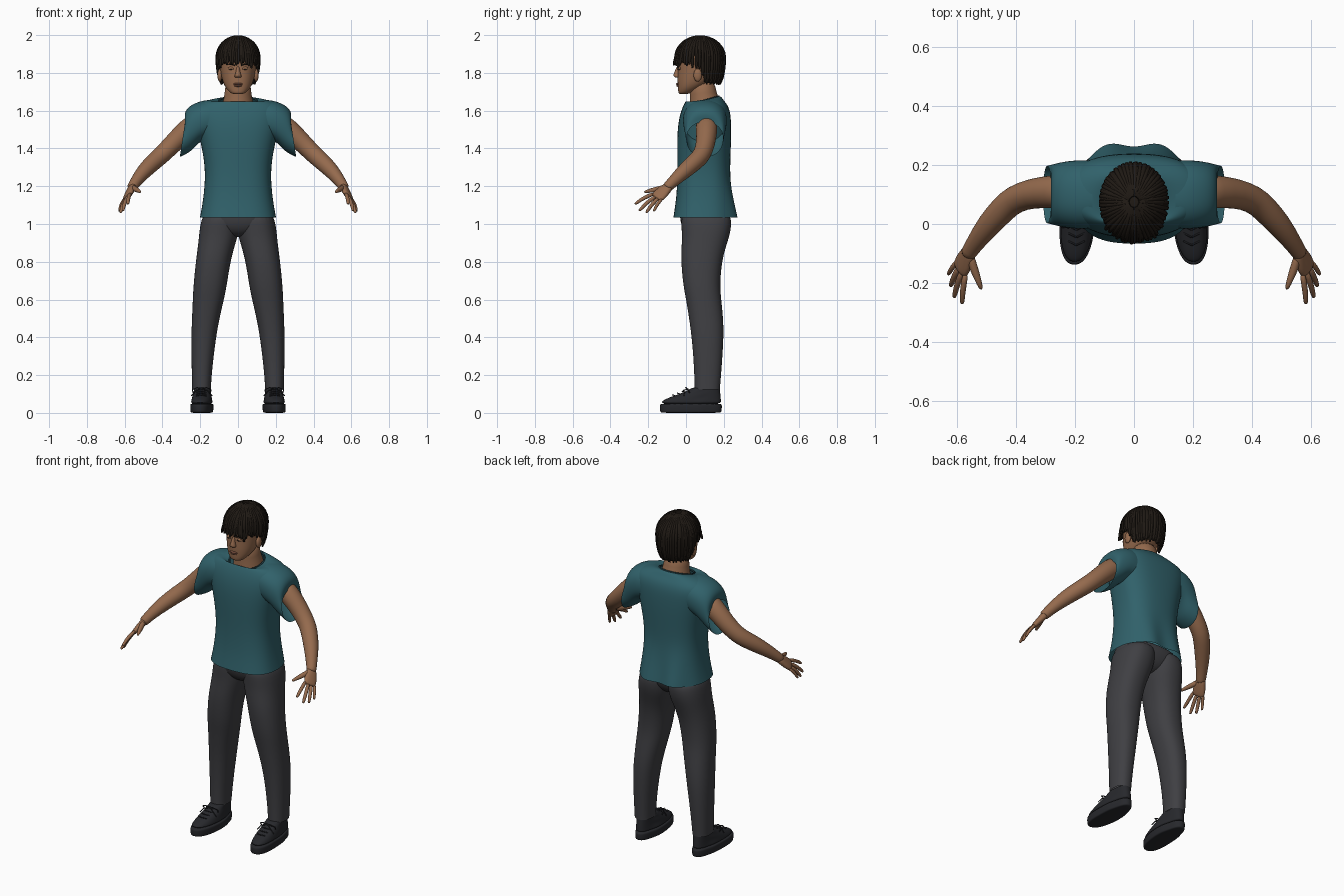
import bpy, bmesh, math, random
from mathutils import Vector as V, Matrix

if "Cube" in bpy.data.objects:
    bpy.data.objects.remove(bpy.data.objects["Cube"])
random.seed(4)


def material(name, r, g, b):
    m = bpy.data.materials.new(name)
    m.diffuse_color = (r, g, b, 1)
    m.use_nodes = True
    m.node_tree.nodes["Principled BSDF"].inputs["Base Color"].default_value = m.diffuse_color
    return m


SKIN = material("skin", .30, .145, .075)
LIP = material("lip", .23, .095, .06)
SHIRT = material("teal_cloth", .03, .12, .145)
TRIM = material("dark_teal", .015, .05, .06)
DENIM = material("charcoal", .05, .05, .056)
SHOE = material("black_leather", .02, .021, .025)
HAIR = material("dark_hair", .014, .010, .007)


def ring(c, u, v, n=2, k=24):
    """Superellipse of points around c spanned by u and v."""
    c, u, v = V(c), V(u), V(v)
    pts = []
    for i in range(k):
        a = 2 * math.pi * i / k
        s, t = math.cos(a), math.sin(a)
        pts.append(c + u * math.copysign(abs(s) ** (2 / n), s) + v * math.copysign(abs(t) ** (2 / n), t))
    return pts


def level(z, x0, x1, y0, y1, n=2):
    return ring(((x0 + x1) / 2, (y0 + y1) / 2, z), ((x1 - x0) / 2, 0, 0), (0, (y1 - y0) / 2, 0), n)


def finish(name, bm, mat, mirror=False, sub=0):
    bmesh.ops.recalc_face_normals(bm, faces=bm.faces)
    for f in bm.faces:
        f.smooth = True
    me = bpy.data.meshes.new(name)
    bm.to_mesh(me)
    bm.free()
    me.materials.append(mat)
    ob = bpy.data.objects.new(name, me)
    bpy.context.collection.objects.link(ob)
    if mirror:
        ob.modifiers.new("mirror", 'MIRROR').use_mirror_merge = False
    if sub:
        s = ob.modifiers.new("smooth", 'SUBSURF')
        s.levels = s.render_levels = sub
    return ob


def loft(name, rings, mat, mirror=False, caps=(True, True), sub=2):
    bm = bmesh.new()
    vs = [[bm.verts.new(p) for p in r] for r in rings]
    k = len(rings[0])
    for a, b in zip(vs, vs[1:]):
        for i in range(k):
            bm.faces.new((a[i], a[(i + 1) % k], b[(i + 1) % k], b[i]))
    if caps[0]:
        bm.faces.new(vs[0])
    if caps[1]:
        bm.faces.new(vs[-1])
    return finish(name, bm, mat, mirror, sub)


def tube(name, pts, radii, mat, mirror=False, k=14, sub=1):
    pts = [V(p) for p in pts]
    rings = []
    for i, p in enumerate(pts):
        t = (pts[min(i + 1, len(pts) - 1)] - pts[max(i - 1, 0)]).normalized()
        u = t.cross(V((.3, 1, .2))).normalized()
        rings.append(ring(p, u * radii[i], t.cross(u) * radii[i], 2, k))
    return loft(name, rings, mat, mirror, sub=sub)


def ball(name, c, size, mat, mirror=False):
    bm = bmesh.new()
    bmesh.ops.create_uvsphere(bm, u_segments=20, v_segments=12, radius=1,
                              matrix=Matrix.Translation(c) @ Matrix.Diagonal((*size, 1)))
    return finish(name, bm, mat, mirror)


def strands(name, lines, radius, mat, mirror=False, cyclic=False, taper=1):
    cu = bpy.data.curves.new(name, 'CURVE')
    cu.dimensions = '3D'
    cu.bevel_depth, cu.bevel_resolution, cu.use_fill_caps = radius, 1, True
    for line in lines:
        sp = cu.splines.new('POLY')
        sp.points.add(len(line) - 1)
        sp.use_cyclic_u = cyclic
        for i, p in enumerate(line):
            sp.points[i].co = (*p, 1)
            sp.points[i].radius = taper if i == len(line) - 1 else 1
    cu.materials.append(mat)
    ob = bpy.data.objects.new(name, cu)
    bpy.context.collection.objects.link(ob)
    if mirror:
        ob.modifiers.new("mirror", 'MIRROR').use_mirror_merge = False


# head and neck
head = [(1.687, .028, -.035, .005), (1.697, .045, -.042, .04), (1.725, .07, -.043, .09), (1.765, .085, -.046, .15),
        (1.81, .094, -.044, .185), (1.86, .1, -.044, .193), (1.91, .1, -.038, .19), (1.95, .082, -.015, .165),
        (1.975, .045, .03, .12)]
loft("head", [level(z, -w, w, a, b, 2.2) for z, w, a, b in head], SKIN)
tube("neck", [(0, .105, 1.58), (0, .1, 1.64), (0, .09, 1.69), (0, .085, 1.76)], [.1, .082, .07, .07], SKIN, k=20)

# face
nose = [(1.835, .008, -.05), (1.81, .010, -.058), (1.79, .016, -.068), (1.781, .02, -.066), (1.774, .014, -.054)]
loft("nose", [level(z, -w, w, y, -.03) for z, w, y in nose], SKIN, sub=1)
ball("upper_lip", (0, -.043, 1.741), (.025, .009, .006), LIP)
ball("lower_lip", (0, -.042, 1.732), (.021, .009, .006), LIP)
ball("eyelids", (.036, -.033, 1.824), (.017, .01, .009), SKIN, True)
strands("lash_lines", [[(.022, -.042, 1.82), (.036, -.044, 1.818), (.05, -.036, 1.82)]], .0018, HAIR, True)
strands("eyebrows", [[(.016, -.044, 1.84), (.036, -.042, 1.846), (.058, -.03, 1.842)]], .004, HAIR, True, taper=.4)
ball("ears", (.096, .062, 1.788), (.013, .022, .034), SKIN, True)


# hair: a cap under strands that fall from the crown
def scalp(a, z_drop, scale=1.0):
    """Point at azimuth a; z_drop is the angle travelled away from the crown."""
    s = math.sin(z_drop) if z_drop < math.pi / 2 else 1
    drop = max(0, z_drop - math.pi / 2) * .112
    z = 1.88 + (.112 * math.cos(z_drop) if drop == 0 else -drop) * scale
    s *= 1 + drop * 2.2 if math.sin(a) < -.6 else 1 - 9 * drop * drop
    return V((.112 * scale * s * math.cos(a), .075 + .13 * scale * s * math.sin(a), z))


def end_angle(a, fringe):
    w = min(1, max(0, (math.sin(a) + .2) / .5))
    z = fringe + (1.745 - fringe) * w * w * (3 - 2 * w)
    return math.pi / 2 + (1.88 - z) / .112


K = 48
loft("hair_cap", [[scalp(2 * math.pi * i / K, .03 + (end_angle(2 * math.pi * i / K, 1.895) - .03) * j / 14, .985)
                   for i in range(K)] for j in range(15)], HAIR, caps=(True, False), sub=0)
locks = []
for layer in range(2):
    for i in range(46):
        a = 2 * math.pi * (i + .5 * layer + random.uniform(-.2, .2)) / 46
        end = end_angle(a, 1.835 + .025 * layer) + random.uniform(-.14, .1)
        twist = random.uniform(-.06, .06)
        locks.append([scalp(a + twist * (j / 11) ** 2, .14 + .25 * layer + (end - .14 - .25 * layer) * j / 11,
                            1 - .015 * layer) for j in range(12)])
strands("hair_locks", locks, .0085, HAIR, taper=.5)

# shirt body
body = [(1.035, .203, -.068, .25), (1.06, .198, -.064, .248), (1.14, .184, -.052, .24), (1.25, .174, -.046, .234),
        (1.35, .182, -.047, .236), (1.45, .203, -.048, .24), (1.53, .226, -.043, .24), (1.59, .24, -.03, .236),
        (1.63, .225, -.014, .222), (1.654, .18, .0, .2)]
rings = [level(z, -w, w, a, b, 2.6) for z, w, a, b in body]
rings += [ring((0, .09, 1.658), (.125, 0, 0), (0, .095, .02), 2.2), ring((0, .085, 1.65), (.1, 0, 0), (0, .088, .025))]
for r in rings[:4]:
    for p in r:      # cloth resting on the seat
        if p.y > .12:
            p.y += .036 * math.exp(-((abs(p.x) - .085) / .055) ** 2) * max(0, (1.25 - p.z) / .21)
loft("shirt_body", rings, SHIRT, caps=(False, False))
strands("collar", [ring((0, .085, 1.651), (.1, 0, 0), (0, .088, .025), 2, 40)], .005, TRIM, cyclic=True)

# sleeves
loft("sleeves", [ring((.14, .1, 1.555), (0, .115, 0), (0, 0, .103), 2.3),
                 ring((.19, .1, 1.55), (0, .118, 0), (0, 0, .105), 2.3),
                 ring((.238, .1, 1.522), (0, .112, 0), (.018, 0, .107), 2.3),
                 ring((.268, .1, 1.487), (0, .105, 0), (.018, 0, .104), 2.2),
                 ring((.287, .1, 1.455), (0, .1, 0), (-.008, 0, .096), 2.2),
                 ring((.294, .1, 1.448), (0, .098, 0), (-.014, 0, .093), 2.2)], SHIRT, True, (False, False))

# arms
tube("arms", [(.2, .11, 1.55), (.27, .11, 1.5), (.345, .105, 1.425), (.405, .085, 1.365), (.44, .055, 1.335),
              (.495, -.005, 1.283), (.535, -.06, 1.233), (.557, -.092, 1.2), (.565, -.108, 1.188)],
     [.06, .058, .051, .048, .047, .042, .032, .028, .026], SKIN, True, 18)

# hands
along = V((.035, -.068, -.063)).normalized()
wide = V((.015, .027, -.0125)).normalized()
wide = (wide - along * wide.dot(along)).normalized()
flat = along.cross(wide)
wrist = V((.556, -.09, 1.2))
loft("palms", [ring(wrist + along * d, wide * w, flat * t, 2.4, 16) for d, w, t in
               [(-.01, .026, .022), (.025, .031, .02), (.055, .038, .018), (.085, .038, .015), (.102, .032, .011)]],
     SKIN, True, sub=1)
tips = [(.583, -.272, 1.105), (.610, -.250, 1.068), (.622, -.212, 1.058), (.63, -.172, 1.066)]
for i, (label, tip) in enumerate(zip(("index", "middle", "ring", "little"), tips)):
    base = wrist + along * (.08 + (.006 if i in (1, 2) else 0)) + wide * (-.028 + .0187 * i)
    tip = V(tip)
    mid = base.lerp(tip, .5) + V((.004, -.003, .006))
    r = .0105 if i < 3 else .009
    tube(label + "_fingers", [base, mid, base.lerp(tip, .85) + V((.001, 0, .002)), tip],
         [r * 1.1, r, r * .9, r * .6], SKIN, True, 10)
tube("thumbs", [wrist + along * .015 - wide * .01, (.545, -.145, 1.185), (.53, -.185, 1.178), (.516, -.225, 1.168)],
     [.02, .017, .012, .008], SKIN, True, 10)

# trousers
leg = [(.125, .143, .243, .045, .18), (.14, .143, .243, .045, .181), (.25, .135, .246, .042, .19),
       (.4, .116, .248, .03, .2), (.5, .098, .244, .016, .198), (.6, .074, .24, .0, .187), (.68, .058, .236, -.016, .18),
       (.8, .04, .224, -.027, .19), (.88, .018, .213, -.024, .212), (.94, .0, .207, -.022, .232),
       (1.0, -.005, .2, -.026, .243), (1.07, -.005, .18, -.024, .235)]
loft("trouser_legs", [level(*r, 2.3) for r in leg], DENIM, True, (False, True))
hips = [(.93, .04, .04, .14), (.95, .11, .0, .19), (.99, .18, -.025, .22), (1.04, .192, -.035, .235), (1.09, .175, -.03, .22)]
loft("trouser_hips", [level(z, -w, w, a, b, 2.4) for z, w, a, b in hips], DENIM)


# shoes, toes turned slightly outward
def shoe_level(z, w, a, b):
    pts = level(z, .19 - w, .19 + w, a, b, 2.4)
    for p in pts:
        p.x += .012 * max(0, (.03 - p.y) / .17)
        if p.y > .08:
            p.x = .19 + (p.x - .19) * .88
    return pts


sole = [(0, .056, -.132, .184), (.003, .06, -.139, .19), (.045, .062, -.14, .192), (.05, .057, -.135, .188)]
loft("shoe_soles", [shoe_level(*r) for r in sole], SHOE, True)
upper = [(.045, .058, -.136, .188), (.062, .056, -.13, .186), (.08, .053, -.095, .185), (.097, .05, -.045, .183),
         (.115, .047, .0, .181), (.13, .045, .028, .18), (.135, .04, .036, .174)]
loft("shoe_uppers", [shoe_level(*r) for r in upper], SHOE, True)
bars = [[(.195 - .027, y + .014, z - .002), (.195, y, z + .004), (.195 + .027, y + .014, z - .002)]
        for y, z in [(-.072, .092), (-.045, .101), (-.02, .111), (.003, .122)]]
for s in (-1, 1):
    bars.append([(.192, .01, .126), (.192 + s * .025, -.002, .135), (.192 + s * .05, .01, .122),
                 (.192 + s * .045, .02, .105)])
    bars.append([(.192, .01, .126), (.192 + s * .03, -.012, .12), (.192 + s * .055, -.01, .09)])
strands("shoe_laces", bars, .003, SHOE, True)
